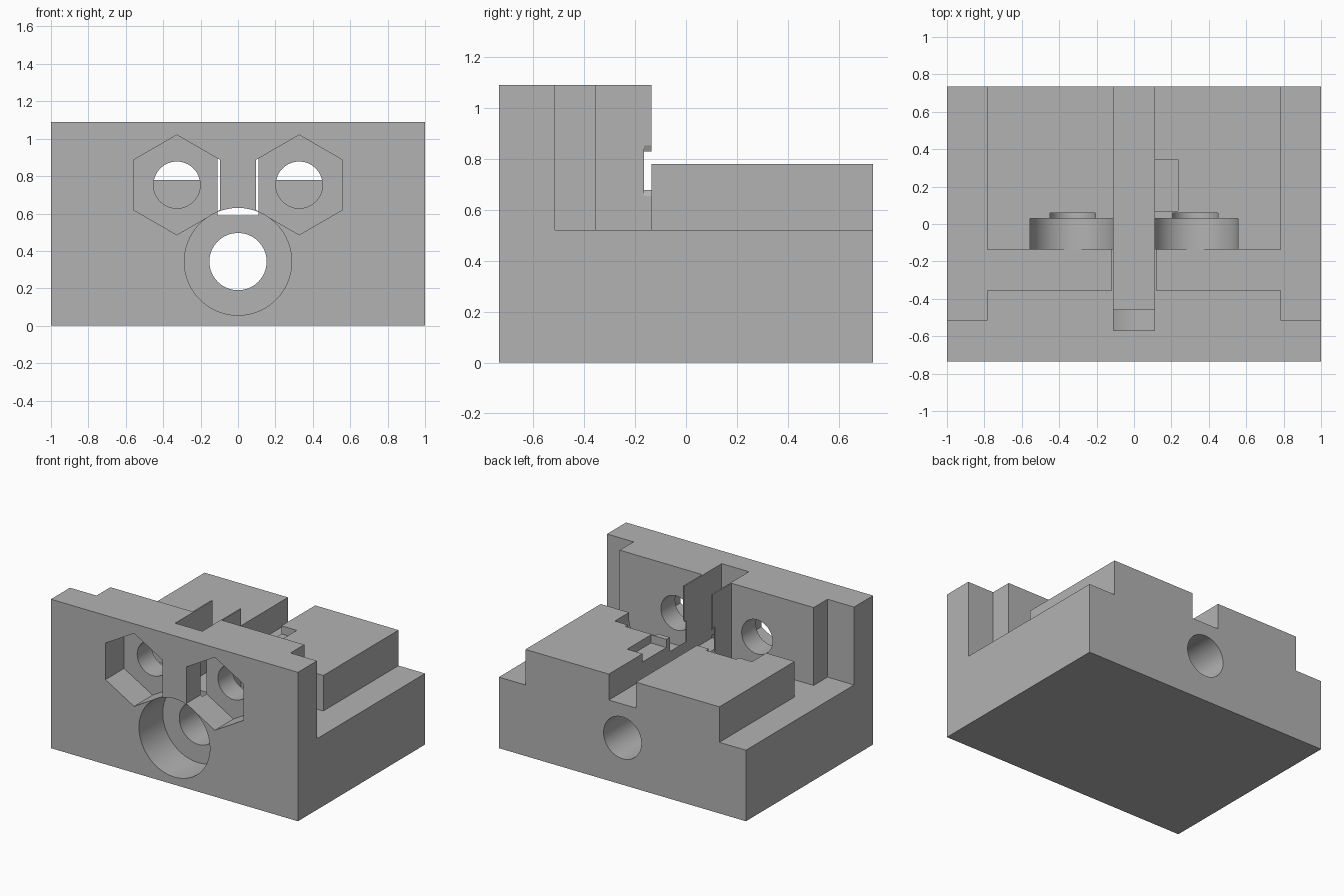
import bpy, bmesh, math
from mathutils import Vector

cube = bpy.data.objects.get("Cube")
if cube:
    bpy.data.objects.remove(cube, do_unlink=True)

# Single grey material
grey = bpy.data.materials.new("plain_grey")
grey.use_nodes = True
colour = (0.45, 0.45, 0.45, 1)
grey.diffuse_color = colour
grey.node_tree.nodes["Principled BSDF"].inputs["Base Color"].default_value = colour


def prism(name, points, travel):
    """Extrude a closed outline along the travel vector."""
    bm = bmesh.new()
    face = bm.faces.new([bm.verts.new(p) for p in points])
    grown = bmesh.ops.extrude_face_region(bm, geom=[face])["geom"]
    moved = [g for g in grown if isinstance(g, bmesh.types.BMVert)]
    bmesh.ops.translate(bm, vec=Vector(travel), verts=moved)
    bmesh.ops.recalc_face_normals(bm, faces=bm.faces)
    mesh = bpy.data.meshes.new(name)
    bm.to_mesh(mesh)
    bm.free()
    mesh.materials.append(grey)
    obj = bpy.data.objects.new(name, mesh)
    bpy.context.collection.objects.link(obj)
    return obj


def plan(name, outline, z0, z1):
    return prism(name, [(x, y, z0) for x, y in outline], (0, 0, z1 - z0))


def box(name, x0, x1, y0, y1, z0, z1):
    return plan(name, [(x0, y0), (x1, y0), (x1, y1), (x0, y1)], z0, z1)


def bore(name, x, z, radius, y0, y1, sides=64):
    """Round or hexagonal cutter running front to back, one corner up."""
    ring = []
    for i in range(sides):
        a = math.tau * i / sides + math.pi / 2
        ring.append((x + radius * math.cos(a), y0, z + radius * math.sin(a)))
    return prism(name, ring, (0, y1 - y0, 0))


body = box("carriage_body", -1, 1, -0.735, 0.735, 0, 1.09)
cutters = []

# Space beside the rear block and behind the front plate
side_outline = [(1.1, -0.515), (1.1, 1), (0.785, 1), (0.785, -0.135),
                (0.12, -0.135), (0.12, -0.355), (0.785, -0.355), (0.785, -0.515)]
for s in (1, -1):
    cutters.append(plan("side_space", [(s * x, y) for x, y in side_outline], 0.52, 2))

# Lowered rear block, central slot and small notch
cutters.append(box("rear_space", -1.2, 1.2, -0.135, 1.2, 0.78, 2.2))
cutters.append(box("centre_slot", -0.11, 0.11, -0.57, 1.3, 0.59, 2.3))
cutters.append(box("edge_notch", 0, 0.235, 0.07, 0.345, 0.72, 2.4))

# Nut pockets, screw holes and round recesses on both sides
for x in (-0.327, 0.327):
    cutters.append(bore("nut_pocket", x, 0.753, 0.267, -1, -0.52, 6))
    cutters.append(bore("screw_hole", x, 0.753, 0.125, -1.1, 0.06))
    cutters.append(bore("round_recess", x, 0.753, 0.23, -0.165, 0.03))

# Central through hole and its counterbore
cutters.append(bore("main_hole", 0, 0.343, 0.153, -1.2, 1.2))
cutters.append(bore("counterbore", 0, 0.343, 0.287, -1.1, -0.46))

# Apply every cut, then discard the cutters
bpy.context.view_layer.objects.active = body
for cutter in cutters:
    cutter.hide_render = True
    mod = body.modifiers.new(cutter.name, "BOOLEAN")
    mod.operation = "DIFFERENCE"
    mod.solver = "EXACT"
    mod.object = cutter
    bpy.ops.object.modifier_apply(modifier=mod.name)
    bpy.data.objects.remove(cutter, do_unlink=True)

# Smooth bores, crisp edges
for o in bpy.context.selected_objects:
    o.select_set(False)
body.select_set(True)
bpy.ops.object.shade_smooth_by_angle(angle=math.radians(25))
